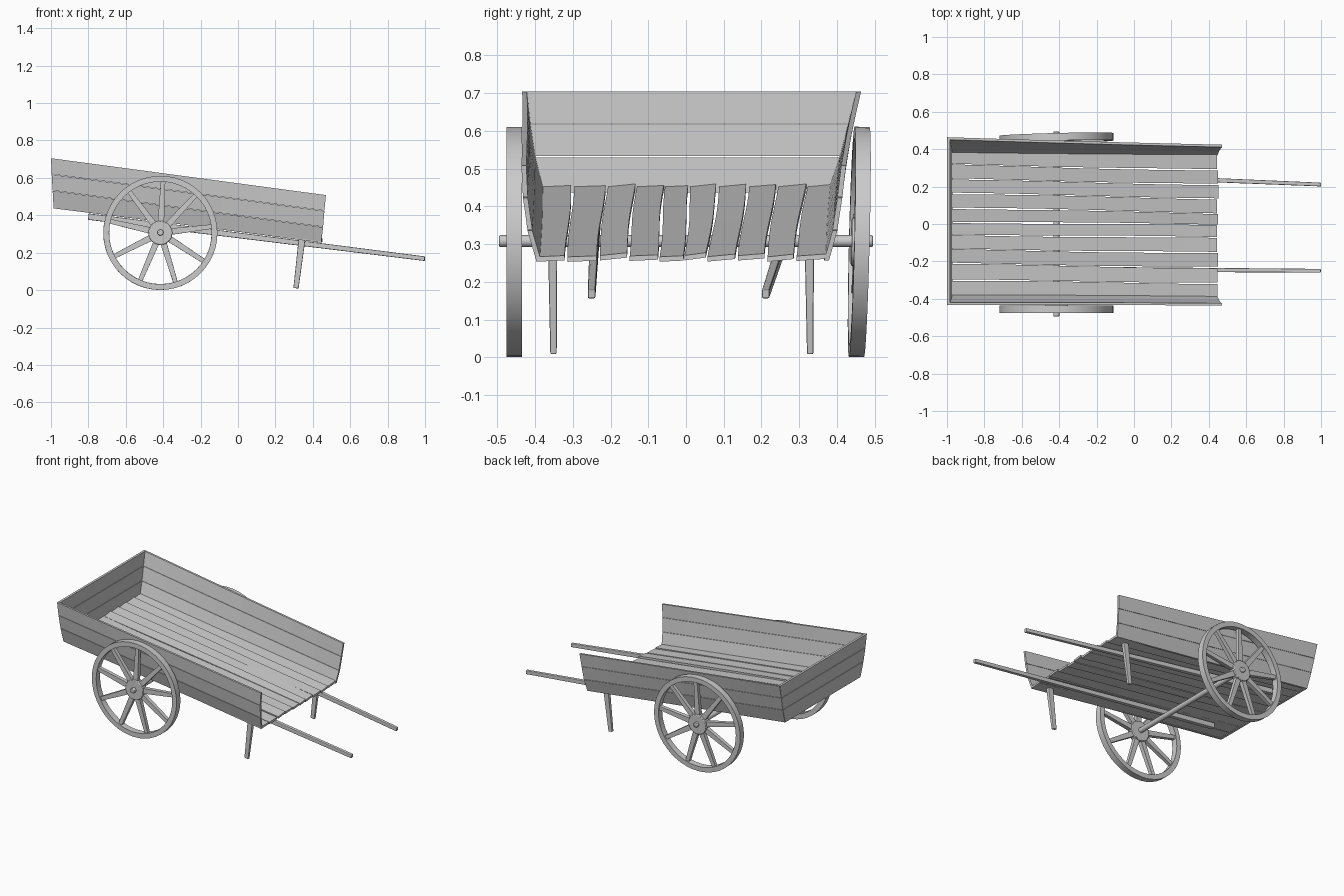
import bpy, bmesh, math, random
from mathutils import Vector, Matrix

if "Cube" in bpy.data.objects:
    bpy.data.objects.remove(bpy.data.objects["Cube"])

random.seed(4)


def finish(bm, name, bevel=0.0, smooth=False):
    bmesh.ops.recalc_face_normals(bm, faces=bm.faces)
    me = bpy.data.meshes.new(name)
    bm.to_mesh(me)
    bm.free()
    ob = bpy.data.objects.new(name, me)
    bpy.context.collection.objects.link(ob)
    if bevel:
        m = ob.modifiers.new("bevel", "BEVEL")
        m.width, m.segments = bevel, 2
    if smooth:
        bpy.ops.object.select_all(action='DESELECT')
        ob.select_set(True)
        bpy.context.view_layer.objects.active = ob
        bpy.ops.object.shade_smooth_by_angle(angle=math.radians(35))
    return ob


def loft(bm, rings, closed=False):
    vs = [[bm.verts.new(p) for p in r] for r in rings]
    n, m = len(rings[0]), len(rings)
    for i in range(m if closed else m - 1):
        a, b = vs[i], vs[(i + 1) % m]
        for j in range(n):
            k = (j + 1) % n
            bm.faces.new((a[j], a[k], b[k], b[j]))
    if not closed:
        bm.faces.new(vs[0])
        bm.faces.new(vs[-1])


def cylinder(bm, r, y0, y1, n=32, origin=(0, 0, 0)):
    o = Vector(origin)
    loft(bm, [[o + Vector((r * math.cos(a), y, r * math.sin(a)))
               for a in (2 * math.pi * i / n for i in range(n))] for y in (y0, y1)])


def bar(name, p, q, s0, s1, bevel=0.004):
    # rectangular bar; s = (size along second axis, size along y)
    p, q = Vector(p), Vector(q)
    u = (q - p).cross(Vector((0, 1, 0))).normalized()
    v = Vector((0, 1, 0))
    rings = [[c + u * s[0] / 2 * a + v * s[1] / 2 * b
              for a, b in ((-1, -1), (1, -1), (1, 1), (-1, 1))]
             for c, s in ((p, s0), (q, s1))]
    bm = bmesh.new()
    loft(bm, rings)
    return finish(bm, name, bevel)


# floor planks, slightly warped and leaning, sloping down to the handles
front = [-.397, -.315, -.232, -.154, -.073, -.004, .058, .137, .213, .288, .377]
rear = [-.382, -.300, -.211, -.132, -.055, .012, .087, .164, .240, .320, .390]
N = 8
for i in range(10):
    bm = bmesh.new()
    rings = []
    tw, dz = random.uniform(.002, .008), random.uniform(-.003, .002)
    end = .448 + random.uniform(-.006, .004)
    for s in range(N + 1):
        t = s / N
        w = .003 * math.sin(t * 5 + i)
        x = -.985 + t * (end + .985)
        z = .441 + t * (.256 - .441) + dz * t
        ya = rear[i] + t * (front[i] - rear[i]) + w + .002
        yb = rear[i + 1] + t * (front[i + 1] - rear[i + 1]) + w - .004
        rings.append([(x, ya, z), (x, yb, z + tw), (x, yb, z + tw + .013), (x, ya, z + .013)])
    loft(bm, rings)
    finish(bm, f"floor_plank_{i + 1}")

# flared side boards, three per side; rows of (rear y, front y)
rear_xz = [(-.985, .437), (-.990, .533), (-.995, .620), (-.999, .707)]
front_xz = [(.445, .257), (.455, .338), (.462, .425), (.470, .510)]
sides = {"left": (1, [(.388, .379), (.420, .401), (.442, .414), (.464, .424)]),
         "right": (-1, [(.388, .397), (.412, .420), (.425, .432), (.434, .436)])}
for side, (sg, ys) in sides.items():
    for i in range(3):
        lo, hi = ys[i], ys[i + 1]
        bm = bmesh.new()
        rings = []
        for s in range(N + 1):
            t = s / N
            mix = lambda a, b: a + (b - a) * t
            bow = .002 * math.sin(math.pi * t)
            xa, xb = mix(rear_xz[i][0], front_xz[i][0]), mix(rear_xz[i + 1][0], front_xz[i + 1][0])
            za, zb = mix(rear_xz[i][1], front_xz[i][1]), mix(rear_xz[i + 1][1], front_xz[i + 1][1]) - .002
            ya, yb = mix(*lo) - bow, mix(*hi) - bow
            th = .013
            rings.append([(xa, sg * ya, za), (xb, sg * yb, zb),
                          (xb, sg * (yb - th), zb), (xa, sg * (ya - th), za)])
        loft(bm, rings)
        finish(bm, f"{side}_side_board_{i + 1}")

# tail boards closing the rear
for i in range(3):
    L, R = sides["left"][1], sides["right"][1]
    rings = []
    for y0, y1 in ((-R[i][0] + .004, -R[i + 1][0] + .004), (L[i][0] - .004, L[i + 1][0] - .004)):
        (xa, za), (xb, zb) = rear_xz[i], rear_xz[i + 1]
        zb -= .003
        rings.append([(xa - .001, y0, za), (xb - .001, y1, zb),
                      (xb + .014, y1, zb), (xa + .014, y0, za)])
    bm = bmesh.new()
    loft(bm, rings)
    finish(bm, f"tail_board_{i + 1}")

# long shafts under the floor, ending in handles
bar("left_shaft", (-.80, .285, .393), (1.0, .211, .168), (.034, .028), (.024, .020))
bar("right_shaft", (-.80, -.238, .393), (.998, -.250, .168), (.034, .028), (.024, .020))

# prop legs
bar("left_leg", (.342, .327, .272), (.310, .329, .010), (.036, .024), (.028, .017))
bar("right_leg", (.342, -.353, .272), (.310, -.351, .010), (.036, .024), (.028, .017))

# axle
AX, AZ, RAD = -.415, .308, .305
bm = bmesh.new()
cylinder(bm, .016, -.495, .495, 20, (AX, 0, AZ))
finish(bm, "axle", .004, True)


def wheel(name, y, tilt, toe):
    place = (Matrix.Translation((AX, y, AZ - .002)) @ Matrix.Rotation(toe, 4, 'Z')
             @ Matrix.Rotation(tilt, 4, 'X'))
    # rim
    bm = bmesh.new()
    prof = [(RAD, -.02), (RAD, .02), (RAD - .031, .02), (RAD - .031, -.02)]
    n = 48
    loft(bm, [[(r * math.cos(a), w, r * math.sin(a)) for r, w in prof]
              for a in (2 * math.pi * i / n for i in range(n))], closed=True)
    rim = finish(bm, name + "_rim", 0, True)
    # hub
    bm = bmesh.new()
    cylinder(bm, .064, -.021, .021)
    hub = finish(bm, name + "_hub", .004, True)
    # nine tapered spokes
    bm = bmesh.new()
    for k in range(9):
        a = math.radians(87 + 40 * k)
        d, u = Vector((math.cos(a), 0, math.sin(a))), Vector((-math.sin(a), 0, math.cos(a)))
        loft(bm, [[d * r + u * w * p + Vector((0, h * q, 0))
                   for p, q in ((-1, -1), (1, -1), (1, 1), (-1, 1))]
                  for r, w, h in ((.055, .017, .013), (RAD - .028, .012, .011))])
    spokes = finish(bm, name + "_spokes")
    for ob in (rim, hub, spokes):
        ob.matrix_world = place


wheel("left_wheel", .459, math.radians(-1.4), math.radians(1.4))
wheel("right_wheel", -.455, 0, 0)
